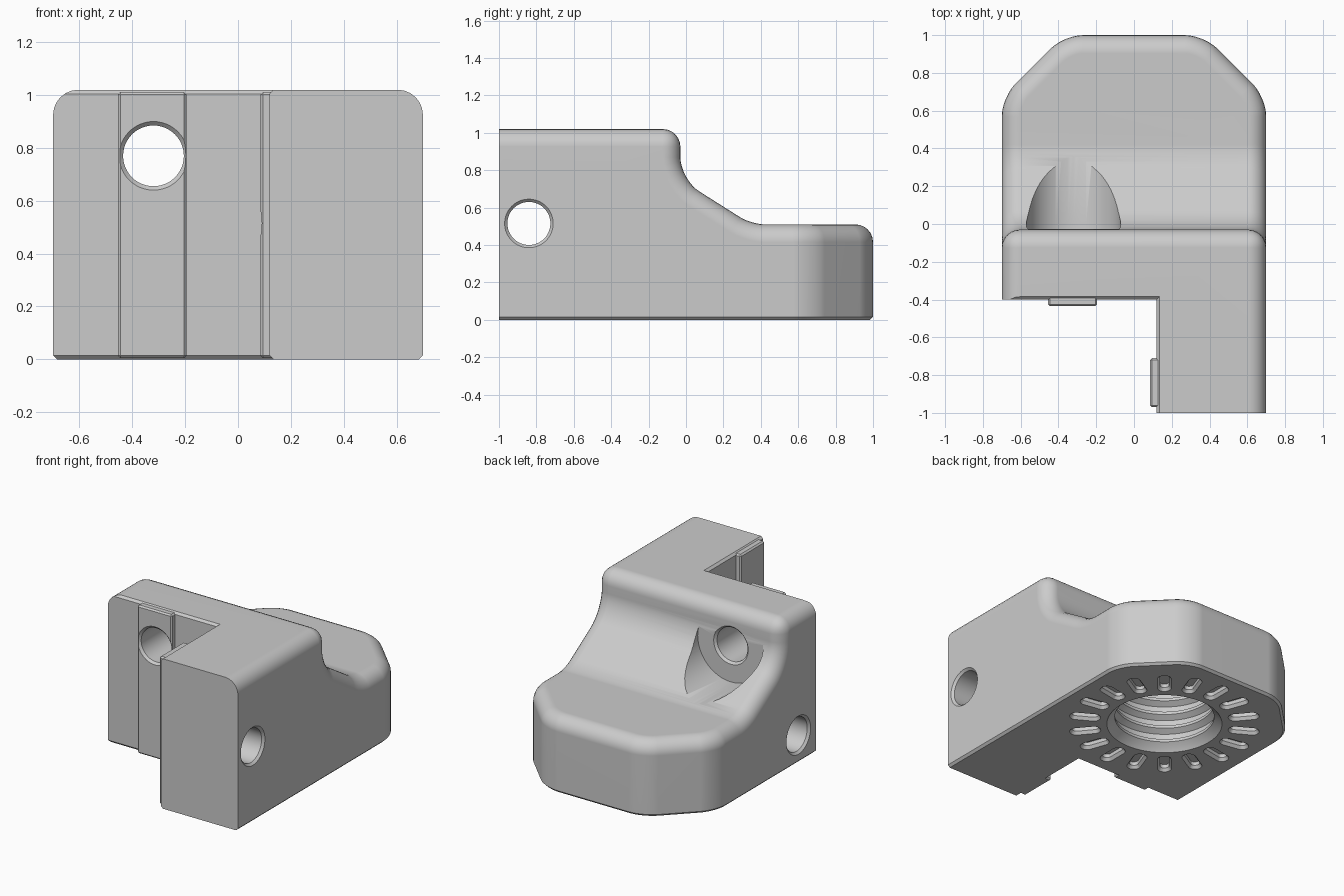
import bpy, bmesh
from math import cos, sin, pi, radians
from mathutils import Matrix, Vector

cube = bpy.data.objects.get("Cube")
if cube:
    bpy.data.objects.remove(cube, do_unlink=True)

HALF, TOP, LOW, WALL = 0.7, 1.02, 0.51, -0.03
RING_Y = 0.3
ALONG_Y = Matrix.Rotation(-pi / 2, 4, 'X')
ALONG_X = Matrix.Rotation(pi / 2, 4, 'Y')


def loft(bm, sections, matrix=Matrix()):
    """Closed solid through equal-length loops of points."""
    loops = [[bm.verts.new(matrix @ Vector(p)) for p in s] for s in sections]
    for a, b in zip(loops, loops[1:]):
        for i in range(len(a)):
            j = (i + 1) % len(a)
            bm.faces.new((a[i], a[j], b[j], b[i]))
    bm.faces.new(loops[0][::-1])
    bm.faces.new(loops[-1])
    bmesh.ops.recalc_face_normals(bm, faces=bm.faces[:])


def lathe(bm, profile, matrix, n=48):
    loft(bm, [[(r * cos(2 * pi * k / n), r * sin(2 * pi * k / n), h)
               for k in range(n)] for r, h in profile], matrix)


def make_object(name, bm):
    mesh = bpy.data.meshes.new(name)
    bm.to_mesh(mesh)
    bm.free()
    ob = bpy.data.objects.new(name, mesh)
    bpy.context.collection.objects.link(ob)
    return ob


def combine(target, name, bm, operation='DIFFERENCE'):
    """Apply a boolean with the given solid, then drop the solid."""
    tool = make_object(name, bm)
    tool.hide_render = True
    mod = target.modifiers.new(name, 'BOOLEAN')
    mod.operation, mod.solver, mod.object = operation, 'EXACT', tool
    bpy.context.view_layer.objects.active = target
    bpy.ops.object.modifier_apply(modifier=mod.name)
    bpy.data.objects.remove(tool, do_unlink=True)


def round_edges(bm, rule, offset, segments):
    bm.normal_update()
    edges = [e for e in bm.edges if rule(e)]
    bmesh.ops.bevel(bm, geom=edges, offset=offset, offset_type='OFFSET',
                    segments=segments, profile=0.5, affect='EDGES',
                    clamp_overlap=False)


def along(edge, axis):
    d = (edge.verts[1].co - edge.verts[0].co).normalized()
    return abs(d[axis]) > 0.999


def profile_edge(y, z):
    return lambda e: along(e, 0) and all(
        abs(v.co.y - y) < 1e-3 and abs(v.co.z - z) < 1e-3 for v in e.verts)


def is_side(f):
    n = f.normal
    back = n.y > 0.1 and f.calc_center_median().y > 0.5
    return abs(n.z) < 0.01 and (abs(n.x) > 0.99 or back)


def is_upper(f):
    n = f.normal
    return abs(n.x) < 0.01 and n.y > -0.1 and n.z > -0.1 and not is_side(f)


def top_rim(e):
    if len(e.link_faces) != 2:
        return False
    a, b = e.link_faces
    return ((is_side(a) and is_upper(b)) or (is_side(b) and is_upper(a))
            or profile_edge(WALL, TOP)(e))


# Stepped body with an octagonal back end
bm = bmesh.new()
side = [(-1, 0), (1, 0), (1, LOW), (0.35, LOW), (WALL, 0.75), (WALL, TOP), (-1, TOP)]
loft(bm, [[(x, y, z) for y, z in side] for x in (-HALF, HALF)])
round_edges(bm, lambda e: along(e, 2) and e.verts[0].co.y > 0.9, 0.33, 1)
round_edges(bm, lambda e: along(e, 2) and e.verts[0].co.y > 0.5, 0.1, 6)
round_edges(bm, profile_edge(0.35, LOW), 0.07, 6)
round_edges(bm, profile_edge(WALL, 0.75), 0.12, 8)
round_edges(bm, top_rim, 0.095, 6)
round_edges(bm, lambda e: all(v.co.z < 1e-4 for v in e.verts)
            and any(v.co.y > -0.99 for v in e.verts), 0.015, 1)
body = make_object("corner_bracket_body", bm)

# Front corner notch with chamfered upper and lower rims
bm = bmesh.new()
loft(bm, [[(-2, -2, z), (0.12 + g, -2, z), (0.12 + g, -0.4 + g, z), (-2, -0.4 + g, z)]
          for z, g in ((-0.2, 0.015), (0, 0.015), (0.015, 0),
                       (TOP - 0.015, 0), (TOP, 0.015), (1.3, 0.015))])
combine(body, "notch_cutter", bm)

# Raised locating keys on both notch walls
for name, x0, x1, y0, y1 in (("front_key", -0.455, -0.195, -0.435, -0.36),
                             ("side_key", 0.085, 0.16, -0.97, -0.71)):
    bm = bmesh.new()
    loft(bm, [[(x0, y0, z), (x1, y0, z), (x1, y1, z), (x0, y1, z)]
              for z in (0.004, TOP - 0.008)])
    round_edges(bm, lambda e: True, 0.01, 1)
    combine(body, name, bm, 'UNION')

# Screw holes: front one with a wide counterbore, two from the sides
R, C = 0.115, 0.13
holes = {
    "front_hole": ([(C, -0.7), (C, -0.435), (R, -0.42), (R, -0.041), (C, -0.026),
                    (0.25, -0.026), (0.25, 0.6)],
                   Matrix.Translation((-0.32, 0, 0.77)) @ ALONG_Y),
    "arm_hole": ([(C, -0.1), (C, 0.085), (R, 0.1), (R, HALF - 0.015), (C, HALF), (C, 0.9)],
                 Matrix.Translation((0, -0.84, 0.515)) @ ALONG_X),
    "blind_side_hole": ([(C, -0.9), (C, -HALF), (R, -HALF + 0.015), (R, 0.1)],
                        Matrix.Translation((0, -0.21, 0.19)) @ ALONG_X),
}
for name, (profile, matrix) in holes.items():
    bm = bmesh.new()
    lathe(bm, profile, matrix)
    combine(body, name, bm)

# Ridged socket in the underside
bm = bmesh.new()
profile = [(0.365, -0.1), (0.365, 0), (0.345, 0.025)]
for i in range(4):
    z = 0.04 + i * 0.1
    profile += [(0.315, z + 0.01), (0.315, z + 0.03), (0.35, z + 0.05), (0.35, z + 0.085)]
lathe(bm, profile, Matrix.Translation((0, RING_Y, 0)), 64)
combine(body, "threaded_socket", bm)

# Ring of rounded slots around the socket
bm = bmesh.new()
count, steps = 18, 16
for k in range(count):
    turn = Matrix.Translation((0, RING_Y, 0)) @ Matrix.Rotation(2 * pi * (k + 0.5) / count, 4, 'Z')
    sections = []
    for z, r in ((-0.1, 0.045), (0, 0.045), (0.02, 0.03), (0.045, 0.03)):
        loop = []
        for s in range(steps):
            a = 2 * pi * (s + 0.5) / steps
            loop.append(((0.565 if cos(a) > 0 else 0.455) + r * cos(a), r * sin(a), z))
        sections.append(loop)
    loft(bm, sections, turn)
combine(body, "underside_slots", bm)

# Single grey finish and smooth fillets
grey = bpy.data.materials.new("plain_grey")
grey.use_nodes = True
colour = (0.6, 0.6, 0.6, 1)
grey.diffuse_color = colour
grey.node_tree.nodes["Principled BSDF"].inputs["Base Color"].default_value = colour
body.data.materials.clear()
body.data.materials.append(grey)
bpy.ops.object.select_all(action='DESELECT')
body.select_set(True)
bpy.context.view_layer.objects.active = body
bpy.ops.object.shade_smooth_by_angle(angle=radians(30))
weighted = body.modifiers.new("even_normals", 'WEIGHTED_NORMAL')
weighted.keep_sharp = True
